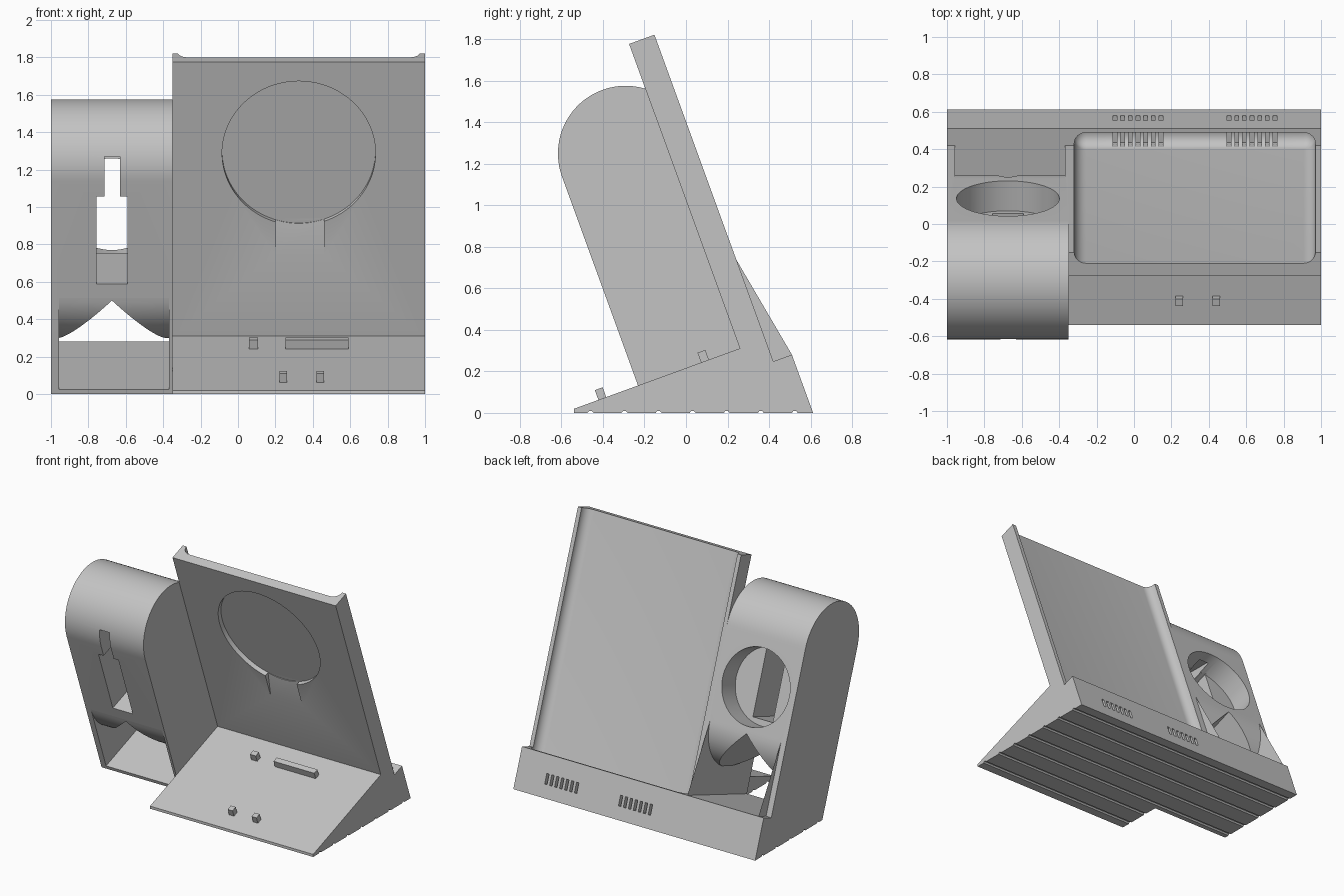
import bpy, bmesh, math

if "Cube" in bpy.data.objects:
    bpy.data.objects.remove(bpy.data.objects["Cube"], do_unlink=True)

mat = bpy.data.materials.new("matte grey")
mat.use_nodes = True
grey = (0.55, 0.55, 0.55, 1)
mat.diffuse_color = grey
mat.node_tree.nodes["Principled BSDF"].inputs["Base Color"].default_value = grey

# The whole stand leans back: s runs through its thickness, t up its face
TILT = math.radians(20)
C, S = math.cos(TILT), math.sin(TILT)


def lean(x, s, t):
    return (x, C * s - S * t, S * s + C * t)


def along_x(p, d):
    return lean(d, p[0], p[1])


def along_s(p, d):
    return lean(p[0], d, p[1])


def level_x(p, d):
    return (d, p[0], p[1])


def prism(name, pts, lo, hi, place=along_x):
    bm = bmesh.new()
    a, b = [[bm.verts.new(place(p, d)) for p in pts] for d in (lo, hi)]
    bm.faces.new(a)
    bm.faces.new(b[::-1])
    for i in range(len(pts)):
        j = (i + 1) % len(pts)
        bm.faces.new((a[j], a[i], b[i], b[j]))
    return finish(name, bm)


def finish(name, bm):
    bmesh.ops.recalc_face_normals(bm, faces=bm.faces)
    mesh = bpy.data.meshes.new(name)
    bm.to_mesh(mesh)
    bm.free()
    mesh.materials.append(mat)
    ob = bpy.data.objects.new(name, mesh)
    bpy.context.collection.objects.link(ob)
    return ob


def rect(u0, u1, v0, v1):
    return [(u0, v0), (u1, v0), (u1, v1), (u0, v1)]


def arc(cu, cv, r, start, end, n):
    angles = [math.radians(start + (end - start) * i / n) for i in range(n + 1)]
    return [(cu + r * math.cos(a), cv + r * math.sin(a)) for a in angles]


def cut(target, cutter):
    cutter.hide_render = True
    mod = target.modifiers.new("cut", "BOOLEAN")
    mod.operation, mod.solver, mod.object = "DIFFERENCE", "EXACT", cutter
    bpy.context.view_layer.objects.active = target
    bpy.ops.object.modifier_apply(modifier=mod.name)
    bpy.data.objects.remove(cutter, do_unlink=True)


def on_ground(s):
    # point where a line of constant s meets the ground
    return (s, -s * S / C)


FRONT, BACK, LIP = 0.35, 0.48, 0.575
FLOOR, DECK, TOP = 0.089, 0.203, 1.763

# Tablet stand: wedge deck, leaning back plate and rear lip
y_front = -0.54
nose = [(C * y, -S * y) for y in (y_front,)]
stand = prism("tablet_stand", nose + [
    (C * y_front + S * 0.02, DECK), (FRONT, DECK), (FRONT, TOP),
    (BACK, TOP), (BACK, FLOOR), (LIP, FLOOR), on_ground(LIP)], -0.35, 1)

# Rounded pocket in the back that holds a slab
bm = bmesh.new()
bmesh.ops.create_cube(bm, size=1)
for v in bm.verts:
    x = 0.97 if v.co.x > 0 else -0.32
    s = 0.553 if v.co.y > 0 else 0.418
    t = 2.2 if v.co.z > 0 else -0.08
    v.co = lean(x, s, t)
bmesh.ops.bevel(bm, geom=bm.edges[:], offset=0.064, segments=8,
                profile=0.5, affect="EDGES")
cut(stand, finish("pocket_cutter", bm))

# Round dial recess and sloping finger notch in the front
disc = arc(0.325, 1.243, 0.41, 0, 360, 96)[:-1]
cut(stand, prism("dial_cutter", disc, 0.25, 0.385, along_s))
ramp = [(0.3, 0.665), (FRONT, 0.665), (0.385, 0.86), (0.3, 0.86)]
cut(stand, prism("notch_cutter", ramp, 0.2, 0.46))

# Two rows of vent slots through the rear lip
for first in (-0.102, 0.508):
    for i in range(7):
        x = first + i * 0.041
        cut(stand, prism("vent_cutter", rect(0.422, 0.65, -0.115, -0.04),
                         x - 0.01, x + 0.01))

# Tower: round-topped block on its own sloping floor
X0, X1, XC = -0.957, -0.369, -0.674
F, R = -0.172, 0.326
MID = F + R
tower = prism("round_tower", [on_ground(F)] + arc(MID, 1.273, R, 180, 0, 40) + [
    (BACK, FLOOR), (LIP, FLOOR), on_ground(LIP)], -1, -0.35)

# Open compartment below the rounded underside, with a gabled roof
under = arc(MID, 0.61, R, 180, 360, 40)
cut(tower, prism("compartment_cutter", [(-0.3, FLOOR), (-0.3, 0.61)] + under +
                 [(0.6, 0.61), (0.6, FLOOR)], X0, X1))
peak = 0.595
gable = [(X0, 0.2), (X0, peak - (XC - X0)), (XC, peak),
         (X1, peak - (X1 - XC)), (X1, 0.2)]
cut(tower, prism("gable_cutter", gable, -0.3, 0.6, along_s))

# Round rear socket and stepped front slot
socket = arc(XC, 0.92, 0.275, 0, 360, 64)[:-1]
cut(tower, prism("socket_cutter", socket, 0.31, 0.6, along_s))
cut(tower, prism("wide_slot_cutter", rect(-0.3, 0.32, 0.69, 1.187), -0.757, -0.592))
cut(tower, prism("narrow_slot_cutter", rect(-0.8, -0.03, 1.0, 1.27),
                 -0.714, -0.631, level_x))

# Grooves along the underside
for i in range(7):
    y = -0.46 + i * 0.164
    groove = [(y - 0.015, -0.01), (y - 0.014, 0), (y - 0.006, 0.01),
              (y + 0.006, 0.01), (y + 0.014, 0), (y + 0.015, -0.01)]
    for part in (stand, tower):
        cut(part, prism("groove_cutter", groove, -1.1, 1.1, level_x))

# Small pegs and a ridge standing on the deck
for name, x0, x1, s in (("front_peg_right", 0.222, 0.262, -0.355),
                        ("front_peg_left", 0.42, 0.46, -0.355),
                        ("rear_peg", 0.06, 0.108, 0.171),
                        ("rear_ridge", 0.255, 0.592, 0.171)):
    prism(name, rect(s - 0.02, s + 0.02, DECK - 0.01, DECK + 0.05), x0, x1)

# Smooth the curved surfaces and keep the edges sharp
for part in (stand, tower):
    bpy.ops.object.select_all(action="DESELECT")
    part.select_set(True)
    bpy.context.view_layer.objects.active = part
    bpy.ops.object.shade_smooth_by_angle(angle=math.radians(30))
